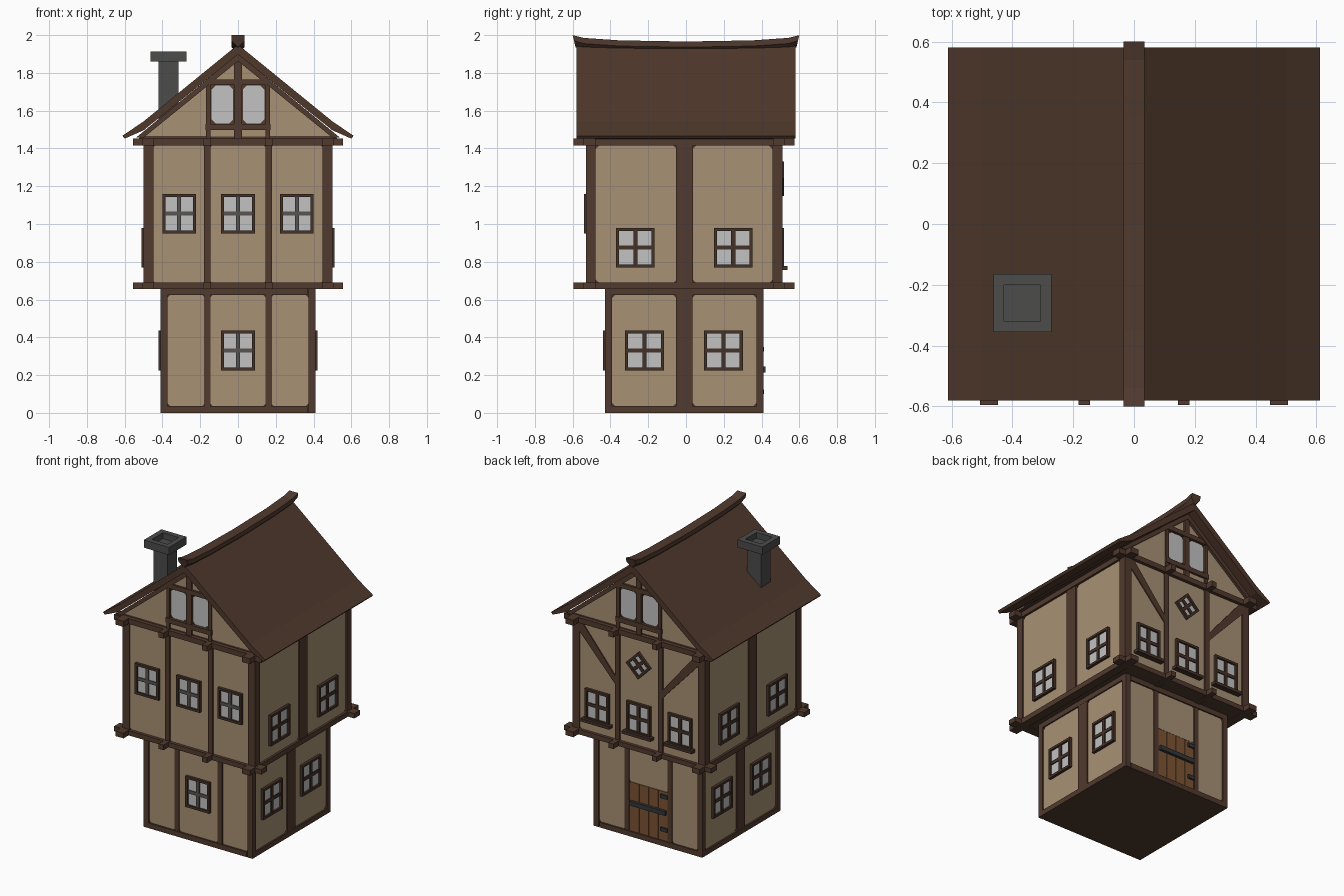
import bpy, bmesh, math
from mathutils import Vector

if "Cube" in bpy.data.objects:
    bpy.data.objects.remove(bpy.data.objects["Cube"])

CY = -0.01  # walls are centred slightly forward of the roof


def material(name, r, g, b):
    m = bpy.data.materials.new(name)
    lin = [((c / 255 + 0.055) / 1.055) ** 2.4 for c in (r, g, b)]
    m.diffuse_color = (*lin, 1)
    m.use_nodes = True
    m.node_tree.nodes["Principled BSDF"].inputs["Base Color"].default_value = m.diffuse_color
    return m


TIMBER = material("timber", 81, 58, 46)
ROOF = material("roof_brown", 79, 56, 43)
PLASTER = material("plaster", 168, 145, 117)
GLASS = material("pale_glass", 194, 194, 195)
FRAME = material("dark_frame", 68, 49, 39)
BAR = material("grey_bar", 88, 84, 81)
STONE = material("chimney_stone", 76, 76, 75)
DOOR = material("door_wood", 125, 84, 52)
IRON = material("iron", 52, 54, 56)

PLACE = {
    "front": lambda u, v, d: (u, CY - d, v),
    "back": lambda u, v, d: (u, CY + d, v),
    "right": lambda u, v, d: (d, u, v),
    "left": lambda u, v, d: (-d, u, v),
}
parts = {}


def part(name, mat):
    if name not in parts:
        parts[name] = (bmesh.new(), mat)
    return parts[name][0]


def prism(name, mat, side, pts, d0, d1):
    """Extrude a 2D outline lying on one side of the house from depth d0 to d1."""
    bm = part(name, mat)
    a = [bm.verts.new(PLACE[side](u, v, d0)) for u, v in pts]
    b = [bm.verts.new(PLACE[side](u, v, d1)) for u, v in pts]
    bm.faces.new(a)
    bm.faces.new(b[::-1])
    for i in range(len(pts)):
        j = (i + 1) % len(pts)
        bm.faces.new((a[i], b[i], b[j], a[j]))


def rect(u0, u1, v0, v1, c=0.0):
    if c == 0:
        return [(u0, v0), (u1, v0), (u1, v1), (u0, v1)]
    return [(u0 + c, v0), (u1 - c, v0), (u1, v0 + c), (u1, v1 - c),
            (u1 - c, v1), (u0 + c, v1), (u0, v1 - c), (u0, v0 + c)]


def box(name, mat, x0, x1, y0, y1, z0, z1):
    prism(name, mat, "front", rect(x0, x1, z0, z1), CY - y0, CY - y1)


def window(name, side, u, v, d, w, h, rot=0.0, bar=FRAME):
    """Four-pane window: glass plate, outer frame and crossing bars."""
    cs, sn = math.cos(rot), math.sin(rot)

    def bit(kind, mat, u0, u1, v0, v1, d0, d1):
        pts = [(u + p * cs - q * sn, v + p * sn + q * cs) for p, q in rect(u0, u1, v0, v1)]
        prism(name + kind, mat, side, pts, d0, d1)

    w, h, t = w / 2, h / 2, 0.016
    bit("_glass", GLASS, -w + t, w - t, -h + t, h - t, d, d + 0.009)
    for s in (-1, 1):
        a, b = sorted((s * w, s * (w - t)))
        bit("_frame", FRAME, a, b, -h, h, d, d + 0.022)
        a, b = sorted((s * h, s * (h - t)))
        bit("_frame", FRAME, -w + t, w - t, a, b, d, d + 0.022)
    bit("_bars", bar, -0.011, 0.011, -h + t, h - t, d, d + 0.017)
    bit("_bars", bar, -w + t, w - t, -0.011, 0.011, d, d + 0.016)


# Storey cores: timber boxes that carry the plaster panels
box("lower_core", TIMBER, -0.395, 0.395, CY - 0.405, CY + 0.405, 0, 0.67)
box("upper_core", TIMBER, -0.485, 0.485, CY - 0.505, CY + 0.505, 0.66, 1.455)

# Corner posts and sill / head rails
for sx in (-1, 1):
    for sy in (-1, 1):
        for n, hx, hy, w, z0, z1 in (("lower_posts", 0.41, 0.42, 0.037, 0, 0.66),
                                     ("upper_posts", 0.5, 0.52, 0.052, 0.68, 1.43)):
            xs = sorted((sx * hx, sx * (hx - w)))
            ys = sorted((CY + sy * hy, CY + sy * (hy - w)))
            box(n, TIMBER, *xs, *ys, z0, z1)
for side, d, e in (("front", 0.42, 0.375), ("back", 0.42, 0.375),
                   ("right", 0.41, 0.385), ("left", 0.41, 0.385)):
    for z0, z1 in ((0, 0.035), (0.625, 0.66)):
        prism("lower_rails", TIMBER, side, rect(-e - 0.008, e - 0.008, z0, z1), d - 0.03, d)

# Intermediate posts
for side in ("front", "back"):
    for s in (-1, 1):
        u = sorted((s * 0.145, s * 0.18))
        prism("lower_posts", TIMBER, side, rect(*u, 0, 0.66), 0.39, 0.417)
        prism("upper_posts", TIMBER, side, rect(*u, 0.68, 1.43), 0.49, 0.52)
for side in ("left", "right"):
    prism("lower_posts", TIMBER, side, rect(-0.052, 0.035, 0, 0.66), 0.38, 0.409)
    prism("upper_posts", TIMBER, side, rect(-0.052, 0.035, 0.68, 1.43), 0.47, 0.5)

# Crossing floor beams with protruding ends, at both levels
for z0, z1 in ((0.655, 0.69), (1.415, 1.453)):
    for s in (-1, 1):
        for a, b in ((0.447, 0.506), (0.145, 0.182)):
            xs = sorted((s * a, s * b))
            box("cross_beams", TIMBER, *xs, CY - 0.585, CY + 0.585, z0, z1)
        ys = sorted((CY + s * 0.47, CY + s * 0.532))
        box("long_beams", TIMBER, -0.555, 0.555, *ys, z0 + 0.001, z1 - 0.001)

# Plaster panels
for side in ("front", "back"):
    for u0, u1, e in ((-1, -0.175, 1), (-0.148, 0.148, 0), (0.175, 1, 1)):
        lo = (max(u0, -0.373), min(u1, 0.373))
        up = (max(u0, -0.45), min(u1, 0.45))
        z = 0.37 if side == "back" and not e else 0.036
        prism("lower_plaster", PLASTER, side, rect(*lo, z, 0.625, 0.015), 0.4, 0.411)
        prism("upper_plaster", PLASTER, side, rect(*up, 0.688, 1.415, 0.012), 0.5, 0.511)
for side in ("left", "right"):
    for a, b in ((-0.393, -0.05), (0.033, 0.373)):
        prism("lower_plaster", PLASTER, side, rect(a, b, 0.036, 0.625, 0.018), 0.39, 0.401)
    for a, b in ((-0.478, -0.05), (0.036, 0.458)):
        prism("upper_plaster", PLASTER, side, rect(a, b, 0.688, 1.415, 0.018), 0.48, 0.491)

# Windows of both storeys
window("front_lower_window", "front", 0, 0.33, 0.408, 0.18, 0.21, bar=BAR)
for i, u in enumerate((-0.312, 0, 0.312)):
    window(f"front_upper_window_{i}", "front", u, 1.055, 0.508, 0.178, 0.21, bar=BAR)
    window(f"back_upper_window_{i}", "back", u, 0.875, 0.508, 0.178, 0.21)
    prism("window_sills", FRAME, "back", rect(u - 0.108, u + 0.108, 0.757, 0.777), 0.5, 0.548)
window("diamond_window", "back", 0, 1.24, 0.508, 0.13, 0.13, math.pi / 4)
for side in ("left", "right"):
    for i, (lo, up) in enumerate(((-0.22, -0.268), (0.198, 0.25))):
        window(f"{side}_lower_window_{i}", side, lo, 0.33, 0.398, 0.205, 0.21)
        window(f"{side}_upper_window_{i}", side, up, 0.875, 0.488, 0.205, 0.21)

# Diagonal braces on the back
for s in (-1, 1):
    pts = [(0.45, 1.415), (0.45, 1.355), (0.18, 1.065), (0.18, 1.12), (0.425, 1.415)]
    prism("back_braces", TIMBER, "back", [(s * u, v) for u, v in pts], 0.5, 0.518)

# Back door: four planks, iron bar and hinges
for i in range(4):
    u = -0.143 + i * 0.0725
    prism("door_planks", DOOR, "back", rect(u, u + 0.069, 0.035, 0.368), 0.4, 0.412)
prism("door_bar", IRON, "back", rect(-0.135, 0.135, 0.215, 0.245), 0.41, 0.43)
for z in (0.1, 0.325):
    prism("door_hinges", IRON, "back", rect(-0.145, -0.095, z, z + 0.025), 0.41, 0.424)

# Gable core, running the length of the attic
prism("gable_core", TIMBER, "front", [(-0.53, 1.45), (0.53, 1.45), (0, 1.9)], -0.505, 0.505)
for side in ("front", "back"):
    prism("gable_timbers", TIMBER, side, rect(-0.02, 0.02, 1.45, 1.89), 0.5, 0.522)
    for z0, z1 in ((1.497, 1.53), (1.735, 1.766)):
        prism("gable_timbers", TIMBER, side, rect(-0.172, 0.172, z0, z1), 0.5, 0.525)
    for s in (-1, 1):
        def flip(pts):
            return [(s * u, v) for u, v in pts]
        prism("gable_timbers", TIMBER, side, flip(rect(0.146, 0.17, 1.45, 1.74)), 0.5, 0.52)
        prism("gable_rakes", TIMBER, side,
              flip([(0, 1.9), (0, 1.862), (0.5, 1.457), (0.54, 1.457)]), 0.5, 0.53)
        prism("gable_plaster", PLASTER, side,
              flip([(0.168, 1.466), (0.49, 1.466), (0.168, 1.727)]), 0.5, 0.511)
        prism("gable_plaster", PLASTER, side,
              flip([(0.018, 1.764), (0.125, 1.764), (0.018, 1.85)]), 0.5, 0.511)
        prism("gable_plaster", PLASTER, side, flip(rect(0.018, 0.148, 1.464, 1.5)), 0.5, 0.511)
        prism("gable_glass", GLASS, side, flip(rect(0.026, 0.14, 1.533, 1.732, 0.02)), 0.5, 0.511)

# Roof slopes with a slight flare at the eaves
for s in (-1, 1):
    pts = [(0, 1.95), (0.5, 1.543), (0.612, 1.467), (0.6, 1.452), (0.5, 1.496), (0, 1.898)]
    prism("roof_slopes", ROOF, "front", [(s * u, v) for u, v in pts], -0.59, 0.57)

# Ridge beam: five-sided section lofted along a sagging line with raised tips
bm = part("ridge_beam", TIMBER)
rings = []
for y, z in ((-0.6, 2.0), (-0.54, 1.985), (-0.35, 1.972), (0, 1.966),
             (0.35, 1.972), (0.54, 1.985), (0.6, 2.0)):
    lean = 0.012 * (y > 0.55) - 0.012 * (y < -0.55)
    rings.append([bm.verts.new((x, y - lean * k, z - k * 0.05))
                  for x, k in ((-0.034, 0), (0.034, 0), (0.034, 0.6), (0, 1.3), (-0.034, 0.6))])
for a, b in zip(rings, rings[1:]):
    for i in range(5):
        j = (i + 1) % 5
        bm.faces.new((a[i], a[j], b[j], b[i]))
bm.faces.new(rings[0])
bm.faces.new(rings[-1])

# Chimney: shaft and hollow cap
box("chimney_shaft", STONE, -0.42, -0.315, -0.312, -0.208, 1.5, 1.862)
box("chimney_cap", STONE, -0.462, -0.272, -0.355, -0.165, 1.86, 1.912)
bm = part("chimney_cap", STONE)
bmesh.ops.recalc_face_normals(bm, faces=bm.faces[:])
top = max(bm.faces, key=lambda f: f.calc_center_median().z)
bmesh.ops.inset_individual(bm, faces=[top], thickness=0.05)
hole = bmesh.ops.extrude_discrete_faces(bm, faces=[top])["faces"][0]
bmesh.ops.translate(bm, vec=Vector((0, 0, -0.04)), verts=hole.verts[:])

# Turn every part into an object
for name, (bm, mat) in parts.items():
    bmesh.ops.recalc_face_normals(bm, faces=bm.faces[:])
    mesh = bpy.data.meshes.new(name)
    bm.to_mesh(mesh)
    bm.free()
    mesh.materials.append(mat)
    bpy.context.collection.objects.link(bpy.data.objects.new(name, mesh))
